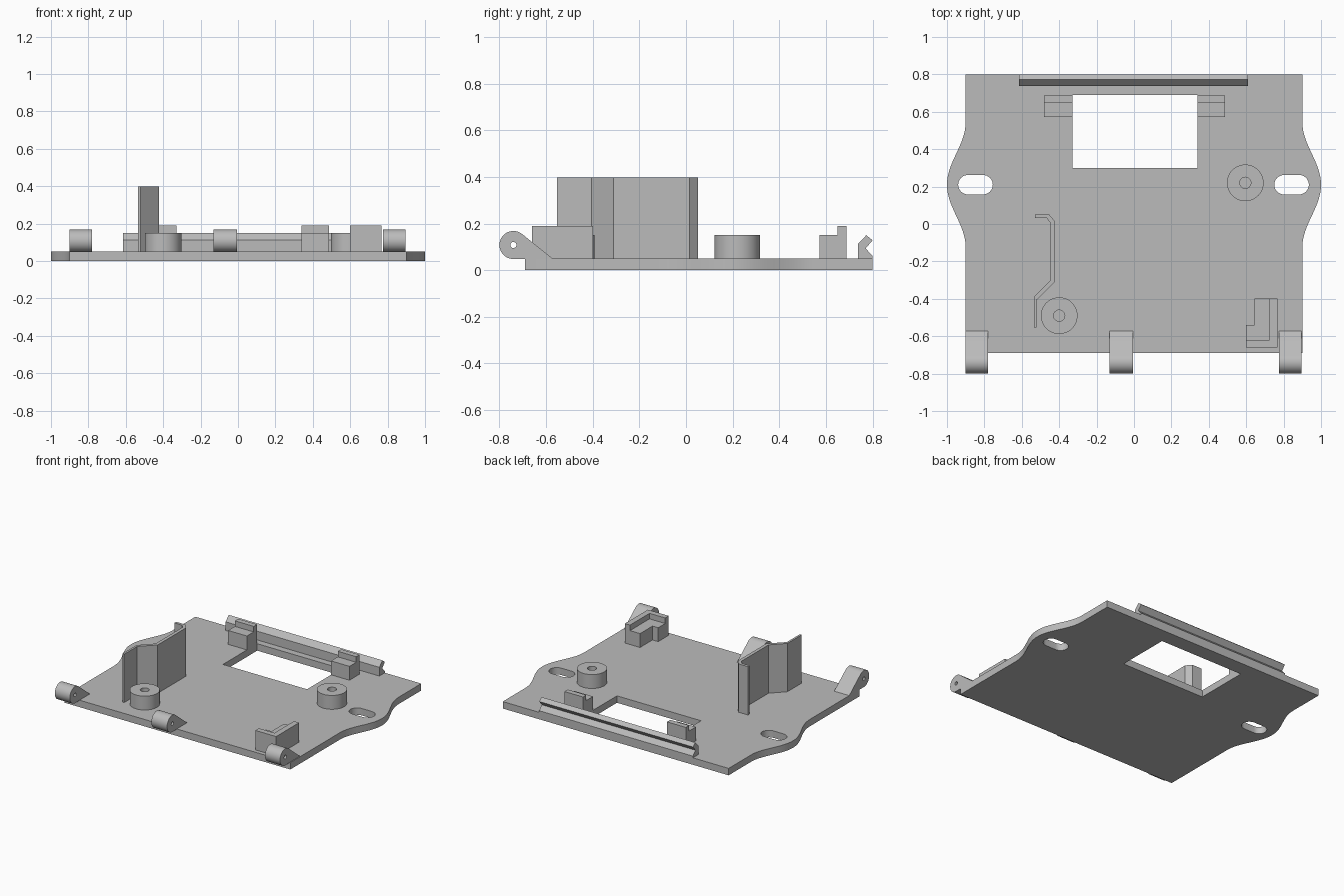
import bpy
from math import sin, cos, pi, radians
from mathutils import Matrix

cube = bpy.data.objects.get("Cube")
if cube:
    bpy.data.objects.remove(cube, do_unlink=True)

GREY = (0.5, 0.5, 0.5, 1)
grey = bpy.data.materials.new("plain_grey")
grey.use_nodes = True
grey.diffuse_color = GREY
grey.node_tree.nodes["Principled BSDF"].inputs["Base Color"].default_value = GREY

TOP = 0.05  # upper surface of the base plate
# profile (y, z) swept along x
ALONG_X = Matrix(((0, 0, 1, 0), (1, 0, 0, 0), (0, 1, 0, 0), (0, 0, 0, 1)))


def prism(name, loops, lo, hi, matrix=Matrix()):
    """Extrude a filled outline (first loop) with holes (other loops)."""
    curve = bpy.data.curves.new(name, "CURVE")
    curve.dimensions = "2D"
    curve.fill_mode = "BOTH"
    curve.extrude = (hi - lo) / 2
    for pts in loops:
        spline = curve.splines.new("POLY")
        spline.points.add(len(pts) - 1)
        for p, (a, b) in zip(spline.points, pts):
            p.co = (a, b, 0, 1)
        spline.use_cyclic_u = True
    temp = bpy.data.objects.new(name, curve)
    bpy.context.scene.collection.objects.link(temp)
    bpy.context.view_layer.update()
    mesh = bpy.data.meshes.new_from_object(
        temp.evaluated_get(bpy.context.evaluated_depsgraph_get()))
    bpy.data.objects.remove(temp, do_unlink=True)
    bpy.data.curves.remove(curve)
    mesh.transform(matrix @ Matrix.Translation((0, 0, (lo + hi) / 2)))

    # weld caps to sides, then smooth only the curved walls
    import bmesh
    bm = bmesh.new()
    bm.from_mesh(mesh)
    bmesh.ops.remove_doubles(bm, verts=bm.verts, dist=1e-5)
    bmesh.ops.recalc_face_normals(bm, faces=bm.faces)
    bm.to_mesh(mesh)
    bm.free()
    mesh.shade_smooth()
    mesh.set_sharp_from_angle(angle=radians(30))
    mesh.name = name
    mesh.materials.clear()
    mesh.materials.append(grey)
    obj = bpy.data.objects.new(name, mesh)
    bpy.context.scene.collection.objects.link(obj)
    return obj


def arc(cx, cy, r, start=0, end=360, n=40):
    full = end - start == 360
    steps = n if full else n + 1
    return [(cx + r * cos(radians(start + (end - start) * i / n)),
             cy + r * sin(radians(start + (end - start) * i / n)))
            for i in range(steps)]


def rect(x0, x1, y0, y1):
    return [(x0, y0), (x1, y0), (x1, y1), (x0, y1)]


def slot(x0, x1, y, r):
    return arc(x1 - r, y, r, -90, 90, 16) + arc(x0 + r, y, r, 90, 270, 16)


# Base plate with rounded ears, slots and window
EAR_Y, EAR_HALF = 0.21, 0.335
ear = [(0.9 + 0.05 * (1 + cos(pi * t / 16)), EAR_Y + EAR_HALF * t / 16)
       for t in range(-16, 17)]
right_edge = [(0.9, -0.69)] + ear + [(0.9, 0.8)]
outline = right_edge + [(-x, y) for x, y in reversed(right_edge)]
prism("base_plate", [outline, rect(-0.33, 0.34, 0.3, 0.69),
                     slot(0.75, 0.935, EAR_Y, 0.052),
                     slot(-0.94, -0.755, EAR_Y, 0.052)], 0, TOP)

# Hinge knuckles on the front edge
knuckle = arc(-0.74, 0.108, 0.06, 51.7, 270, 32) + [(-0.57, 0.048)]
pin_hole = arc(-0.74, 0.108, 0.013, n=16)
for side, x0, x1 in (("right", -0.9, -0.78), ("middle", -0.13, -0.005),
                     ("left", 0.775, 0.895)):
    prism("hinge_" + side, [knuckle, pin_hole], x0, x1, ALONG_X)

# Round screw bosses
for name, x, y in (("boss_back", 0.595, 0.22), ("boss_front", -0.4, -0.49)):
    prism(name, [arc(x, y, 0.098, n=48), arc(x, y, 0.03, n=24)], TOP, 0.15)

# Tall cranked wall
prism("tall_wall", [[
    (-0.53, 0.052), (-0.455, 0.052), (-0.423, 0.015), (-0.423, -0.31),
    (-0.52, -0.405), (-0.52, -0.553), (-0.535, -0.553), (-0.535, -0.39),
    (-0.447, -0.3), (-0.447, 0.005), (-0.467, 0.032), (-0.53, 0.032)]],
    TOP, 0.398)

# Stepped corner bracket: low ledge inside a higher L wall
prism("bracket_ledge", [[(0.6, -0.62), (0.725, -0.62), (0.725, -0.398),
                         (0.645, -0.398), (0.645, -0.54), (0.6, -0.54)]],
      TOP, 0.15)
prism("bracket_wall", [[(0.6, -0.66), (0.766, -0.66), (0.766, -0.398),
                        (0.725, -0.398), (0.725, -0.62), (0.6, -0.62)]],
      TOP, 0.19)

# Stepped blocks beside the window
step = [(0.573, TOP), (0.688, TOP), (0.688, 0.19), (0.65, 0.19),
        (0.65, 0.15), (0.573, 0.15)]
prism("window_block_right", [step], -0.48, -0.33, ALONG_X)
prism("window_block_left", [step], 0.34, 0.487, ALONG_X)

# Notched rail along the back edge
prism("back_rail", [[(0.738, TOP), (0.8, TOP), (0.8, 0.062), (0.77, 0.093),
                     (0.8, 0.128), (0.773, 0.15), (0.738, 0.113)]],
      -0.615, 0.61, ALONG_X)
